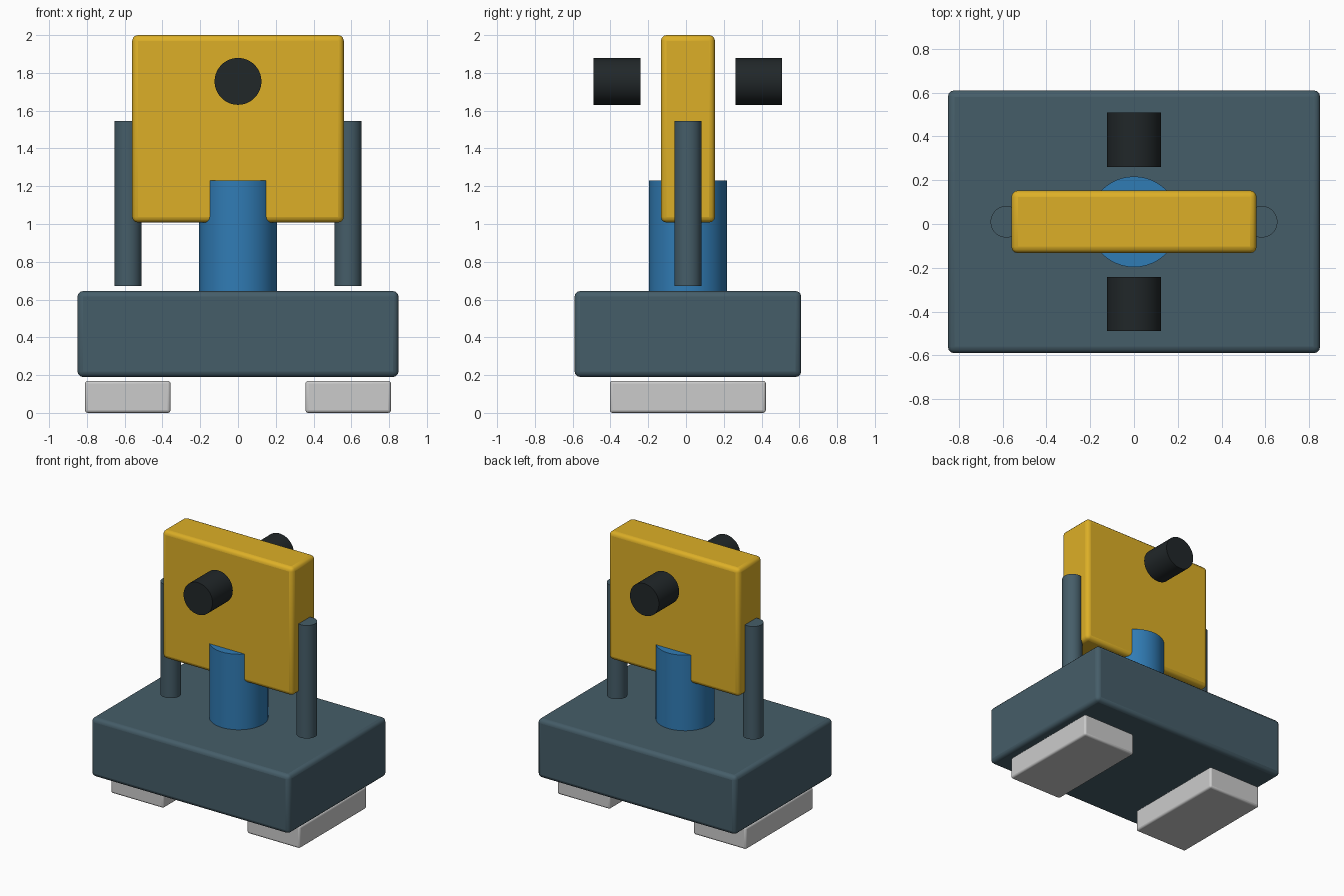
import bpy
from math import radians

if "Cube" in bpy.data.objects:
    bpy.data.objects.remove(bpy.data.objects["Cube"])

CY = 0.01  # depth centre shared by all parts


def paint(name, rgb):
    m = bpy.data.materials.new(name)
    m.diffuse_color = (*rgb, 1)
    m.use_nodes = True
    m.node_tree.nodes["Principled BSDF"].inputs["Base Color"].default_value = m.diffuse_color
    return m


slate = paint("slate", (0.06, 0.11, 0.14))
yellow = paint("yellow", (0.72, 0.43, 0.02))
blue = paint("blue", (0.03, 0.20, 0.46))
black = paint("black", (0.015, 0.02, 0.022))


def finish(name, mat):
    o = bpy.context.object
    o.name = name
    if mat:
        o.data.materials.append(mat)
    return o


def box(name, lo, hi, bevel, mat=None):
    mid = [(a + b) / 2 for a, b in zip(lo, hi)]
    bpy.ops.mesh.primitive_cube_add(size=1, location=mid)
    o = finish(name, mat)
    o.scale = [b - a for a, b in zip(lo, hi)]
    bpy.ops.object.transform_apply(location=False, rotation=False, scale=True)
    b = o.modifiers.new("rounded_edges", 'BEVEL')
    b.width = bevel
    b.segments = 3
    bpy.ops.object.shade_smooth_by_angle(angle=radians(35))


def cylinder(name, r, length, loc, mat, rot=(0, 0, 0)):
    bpy.ops.mesh.primitive_cylinder_add(vertices=48, radius=r, depth=length,
                                        location=loc, rotation=rot)
    finish(name, mat)
    bpy.ops.object.shade_smooth_by_angle(angle=radians(35))


# Base housing
box("base", (-0.85, CY - 0.6, 0.19), (0.85, CY + 0.6, 0.645), 0.03, slate)

# Lift cylinder, passing into the stop plate
cylinder("lift_cylinder", 0.207, 0.61, (0, CY, 0.925), blue)

# Stop plate
box("stop_plate", (-0.56, CY - 0.143, 1.008), (0.56, CY + 0.143, 2.0), 0.03, yellow)

# Mirrored feet and guide rods
for side, s in (("left", -1), ("right", 1)):
    x0, x1 = sorted((s * 0.357, s * 0.81))
    box(side + "_foot", (x0, CY - 0.413, 0), (x1, CY + 0.413, 0.17), 0.015)
    cylinder(side + "_guide_rod", 0.072, 0.875, (s * 0.583, CY, 1.108), slate)

# Bumpers in front of and behind the plate
for side, s in (("front", -1), ("back", 1)):
    cylinder(side + "_bumper", 0.124, 0.248, (0, CY + s * 0.375, 1.755),
             black, (radians(90), 0, 0))
